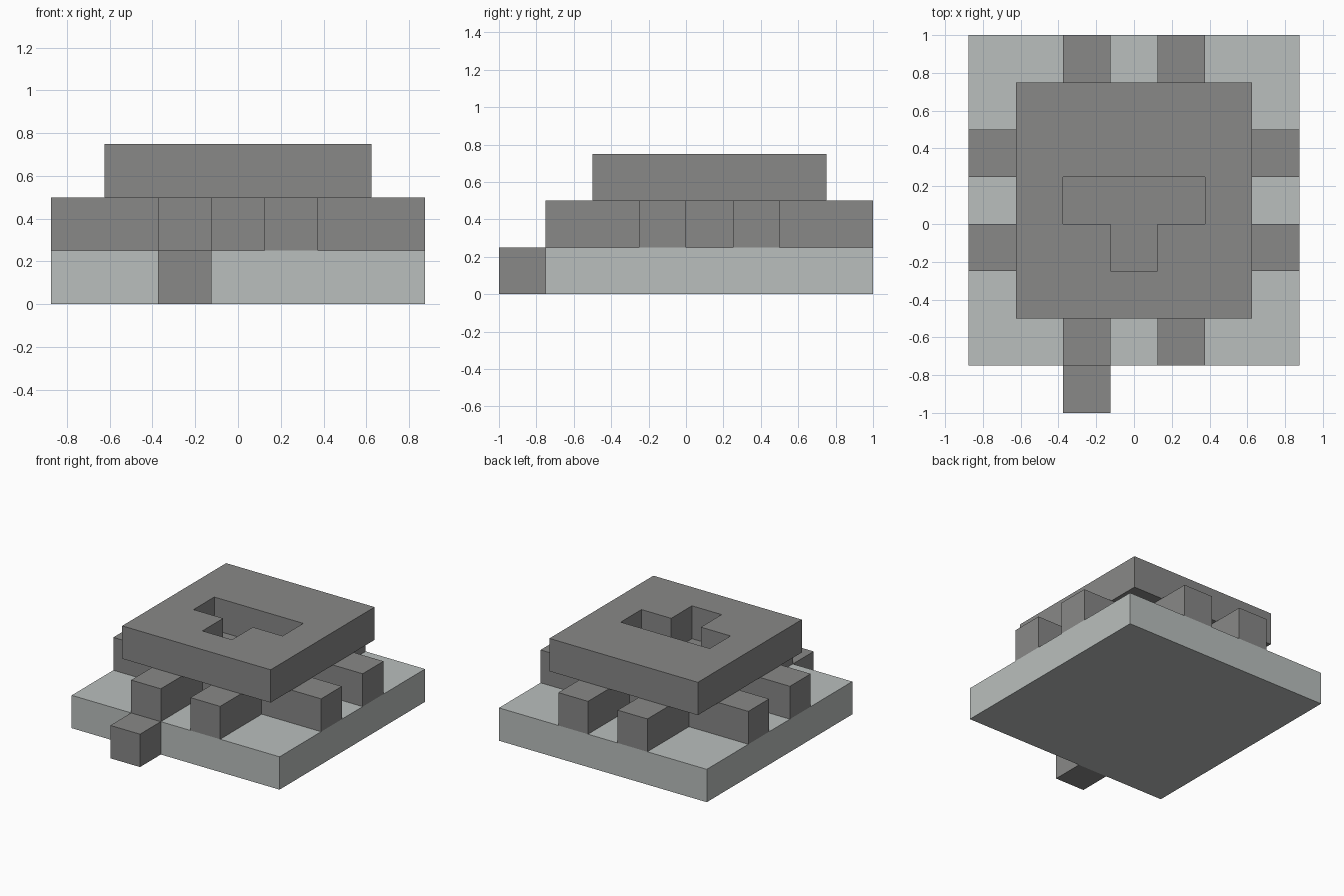
import bpy
import bmesh

cube = bpy.data.objects.get("Cube")
if cube:
    bpy.data.objects.remove(cube, do_unlink=True)

U = 0.25  # every part sits on this block grid


def material(name, color):
    mat = bpy.data.materials.new(name)
    mat.use_nodes = True
    mat.diffuse_color = color
    mat.node_tree.nodes["Principled BSDF"].inputs["Base Color"].default_value = color
    return mat


pale_grey = material("pale grey", (0.49, 0.52, 0.51, 1))
dark_grey = material("dark grey", (0.246, 0.246, 0.242, 1))


def prism(name, outline, z0, z1, mat):
    """Extrude a flat outline (counter-clockwise) from z0 to z1, in blocks."""
    bm = bmesh.new()
    base = bm.faces.new([bm.verts.new((x * U, y * U, z0 * U)) for x, y in outline])
    top = bmesh.ops.extrude_face_region(bm, geom=[base])["geom"]
    verts = [v for v in top if isinstance(v, bmesh.types.BMVert)]
    bmesh.ops.translate(bm, verts=verts, vec=(0, 0, (z1 - z0) * U))
    bmesh.ops.recalc_face_normals(bm, faces=bm.faces)
    mesh = bpy.data.meshes.new(name)
    bm.to_mesh(mesh)
    bm.free()
    mesh.materials.append(mat)
    obj = bpy.data.objects.new(name, mesh)
    bpy.context.collection.objects.link(obj)
    return obj


def block(name, x0, x1, y0, y1, z0, z1, mat):
    return prism(name, [(x0, y0), (x1, y0), (x1, y1), (x0, y1)], z0, z1, mat)


# Base plate, front step and central core
block("base_plate", -3.5, 3.5, -3, 4, 0, 1, pale_grey)
block("front_step", -1.5, -0.5, -4, -3, 0, 1, dark_grey)
block("core", -1.5, 1.5, -1, 2, 1, 2, dark_grey)

# Two beams reaching out of each side of the core
for side, x in (("right", -1.5), ("left", 0.5)):
    block(f"front_beam_{side}", x, x + 1, -3, -1, 1, 2, dark_grey)
    block(f"back_beam_{side}", x, x + 1, 2, 4, 1, 2, dark_grey)
for place, y in (("front", -1), ("back", 1)):
    block(f"right_beam_{place}", -3.5, -1.5, y, y + 1, 1, 2, dark_grey)
    block(f"left_beam_{place}", 1.5, 3.5, y, y + 1, 1, 2, dark_grey)

# Top slab with a T-shaped opening down to the core
slab = block("top_slab", -2.5, 2.5, -2, 3, 2, 3, dark_grey)
tee = [(-0.5, -1), (0.5, -1), (0.5, 0), (1.5, 0),
       (1.5, 1), (-1.5, 1), (-1.5, 0), (-0.5, 0)]
cutter = prism("opening_cutter", tee, 1.5, 3.5, dark_grey)
cutter.hide_render = True
cut = slab.modifiers.new("opening", "BOOLEAN")
cut.operation = "DIFFERENCE"
cut.solver = "EXACT"
cut.object = cutter
bpy.context.view_layer.objects.active = slab
bpy.ops.object.modifier_apply(modifier=cut.name)
bpy.data.objects.remove(cutter, do_unlink=True)
